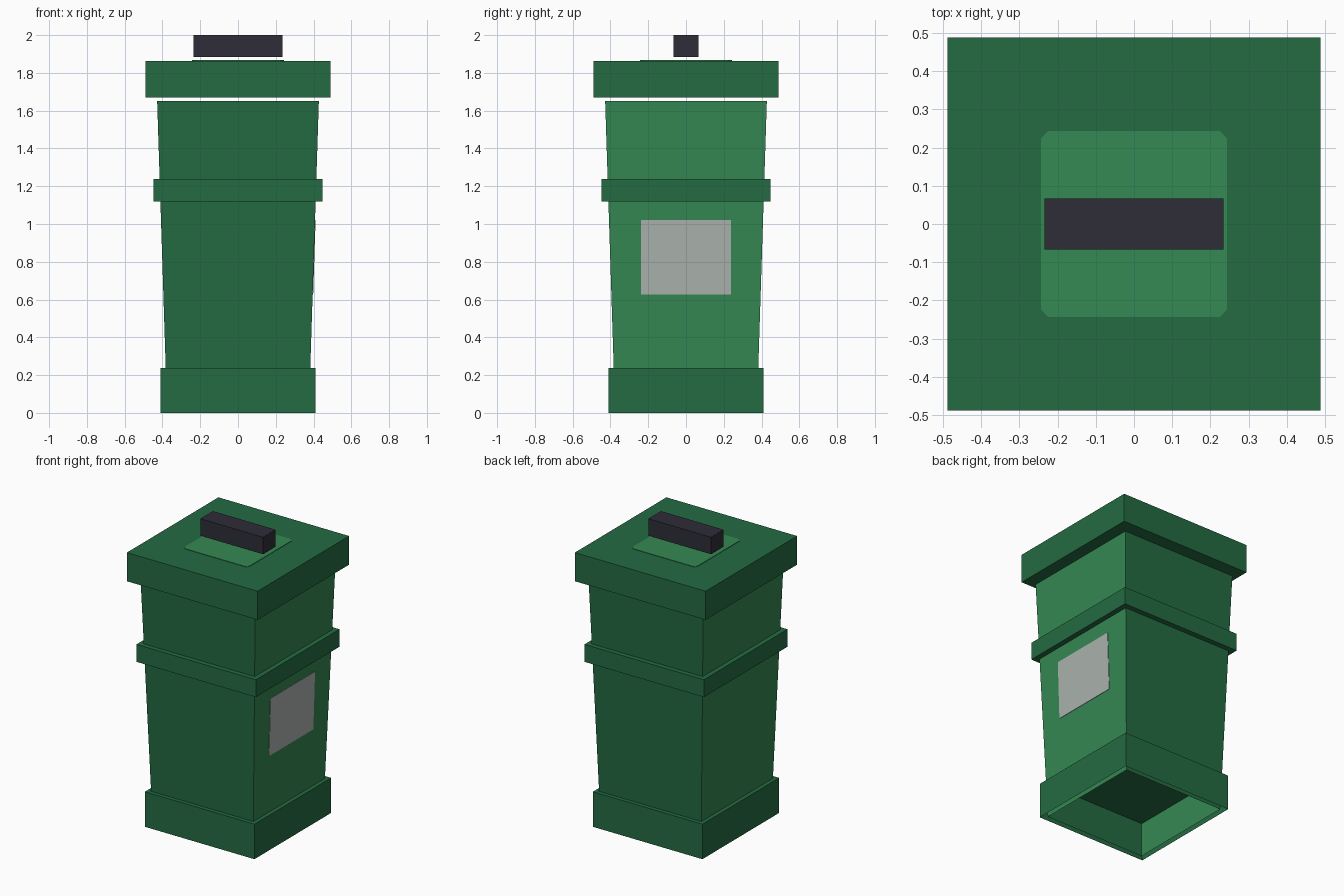
import bpy, bmesh, math
from mathutils import Matrix

if "Cube" in bpy.data.objects:
    bpy.data.objects.remove(bpy.data.objects["Cube"])


def material(name, r, g, b):
    # sRGB 0-255 to linear
    lin = [((c / 255 + 0.055) / 1.055) ** 2.4 for c in (r, g, b)]
    m = bpy.data.materials.new(name)
    m.diffuse_color = (*lin, 1)
    m.use_nodes = True
    m.node_tree.nodes["Principled BSDF"].inputs["Base Color"].default_value = m.diffuse_color
    return m


dark_green = material("dark_green", 36, 107, 66)
light_green = material("light_green", 53, 136, 83)
grey = material("label_grey", 171, 179, 175)
charcoal = material("charcoal", 46, 45, 56)


def finish(name, bm, mats):
    mesh = bpy.data.meshes.new(name)
    bm.to_mesh(mesh)
    bm.free()
    for m in mats:
        mesh.materials.append(m)
    obj = bpy.data.objects.new(name, mesh)
    bpy.context.collection.objects.link(obj)
    return obj


def block(name, hx, hy, z0, z1, mats, taper=1.0, open_bottom=False):
    """Box with half sizes hx, hy at the base; the top is scaled by taper."""
    bm = bmesh.new()
    bmesh.ops.create_cube(bm, size=2)
    for v in bm.verts:
        top = v.co.z > 0
        k = taper if top else 1.0
        v.co = (v.co.x * hx * k, v.co.y * hy * k, z1 if top else z0)
    bm.normal_update()
    if len(mats) > 1:  # second colour on the two x sides
        for f in bm.faces:
            f.material_index = int(abs(f.normal.x) > 0.5)
    if open_bottom:
        bmesh.ops.delete(bm, geom=[f for f in bm.faces if f.normal.z < -0.5],
                         context='FACES')
    return finish(name, bm, mats)


# Main shell: flaring bin body, open underneath, inside an open plinth
BASE, TOP, BODY_H = 0.375, 0.428, 1.65
block("plinth", 0.41, 0.41, 0, 0.237, [dark_green], open_bottom=True)
block("body", BASE, BASE, 0.002, BODY_H, [dark_green, light_green],
      taper=TOP / BASE, open_bottom=True)
block("band", 0.447, 0.447, 1.12, 1.238, [dark_green])
block("lid", 0.489, 0.489, 1.67, 1.864, [dark_green])
block("handle", 0.235, 0.067, 1.885, 2.0, [charcoal])

# Lid patch: thin square plate with clipped corners
s, c = 0.243, 0.018
bm = bmesh.new()
outline = [(s, s - c), (s - c, s), (c - s, s), (-s, s - c),
           (-s, c - s), (c - s, -s), (s - c, -s), (s, c - s)]
face = bm.faces.new([bm.verts.new((x, y, 1.863)) for x, y in outline])
ext = bmesh.ops.extrude_face_region(bm, geom=[face])["geom"]
bmesh.ops.translate(bm, vec=(0, 0, 0.004),
                    verts=[g for g in ext if isinstance(g, bmesh.types.BMVert)])
bmesh.ops.recalc_face_normals(bm, faces=bm.faces)
finish("lid_patch", bm, [light_green])

# Side label: thin plate lying on the sloped right side
slope = (TOP - BASE) / BODY_H
zc = 0.825
bm = bmesh.new()
bmesh.ops.create_cube(bm, size=1, matrix=Matrix.Diagonal((0.006, 0.474, 0.394, 1)))
bmesh.ops.transform(bm, verts=bm.verts,
                    matrix=Matrix.Translation((BASE + slope * zc, 0, zc))
                    @ Matrix.Rotation(math.atan(slope), 4, 'Y'))
finish("side_label", bm, [grey])
